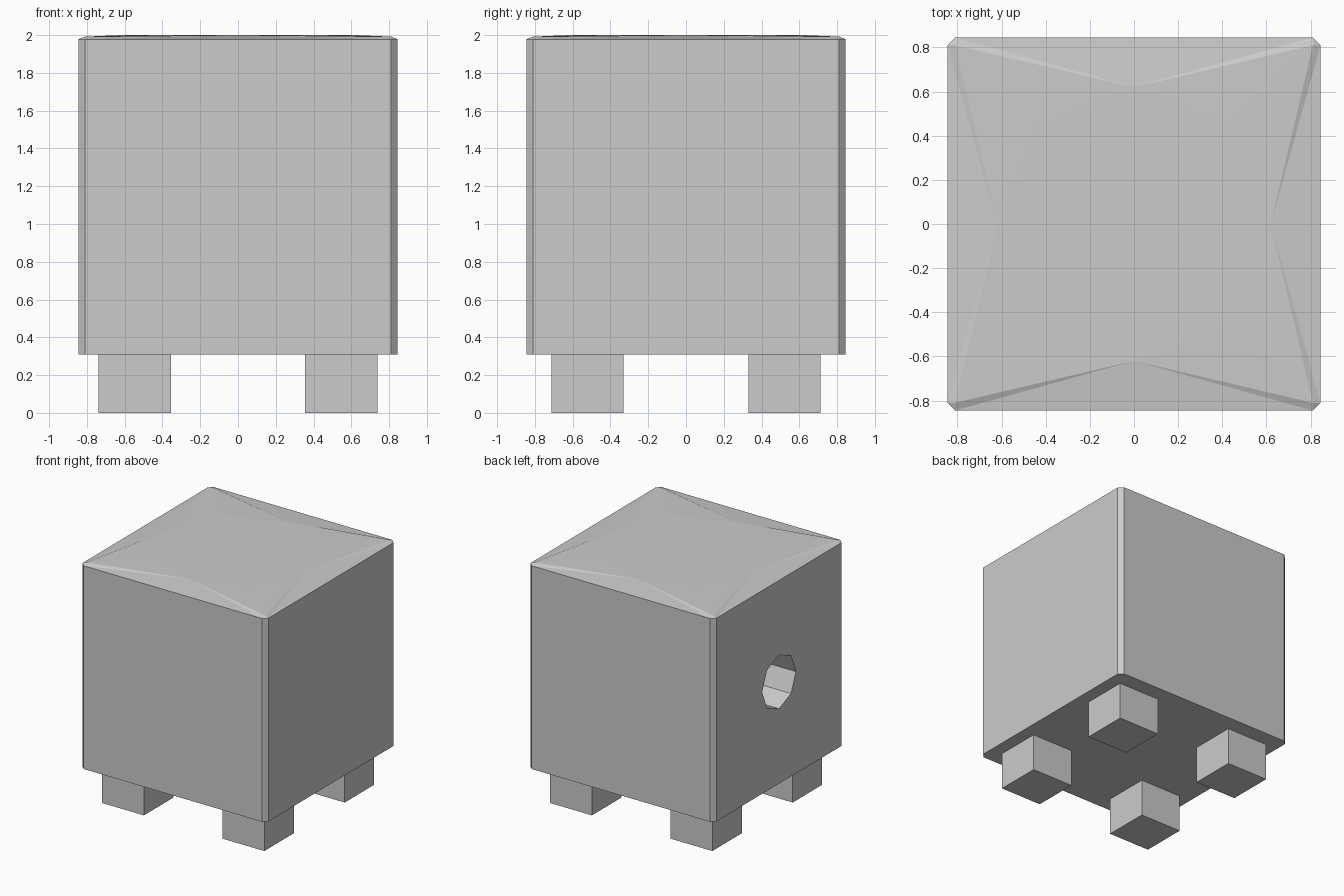
import bpy, bmesh
from math import pi, sqrt
from mathutils import Matrix, Vector

if "Cube" in bpy.data.objects:
    bpy.data.objects.remove(bpy.data.objects["Cube"])

H, I = 0.845, 0.81                 # body half width, and the same less the corner chamfer
Z0, Z1, ZA, Z2 = 0.31, 1.978, 1.992, 2.0
R = 0.62                           # radius of the raised octagon on top


def finish(bm, name):
    bmesh.ops.recalc_face_normals(bm, faces=bm.faces)
    mesh = bpy.data.meshes.new(name)
    bm.to_mesh(mesh)
    bm.free()
    obj = bpy.data.objects.new(name, mesh)
    bpy.context.collection.objects.link(obj)
    return obj


# Body: chamfered block with a very shallow domed top, made in four quarter turns
bm = bmesh.new()


def ring(x, y, z):
    return [bm.verts.new(Matrix.Rotation(k * pi / 2, 3, 'Z') @ Vector((x, y, z)))
            for k in range(4)]


lo_a, lo_b = ring(-I, -H, Z0), ring(I, -H, Z0)
hi_a, hi_b = ring(-I, -H, Z1), ring(I, -H, Z1)
apex = ring(I, -I, ZA)
axis, diag = ring(0, -R, Z2), ring(R / sqrt(2), -R / sqrt(2), Z2)
for k in range(4):
    n, p = (k + 1) % 4, k - 1
    for face in (
        (lo_a[k], lo_b[k], hi_b[k], hi_a[k]),      # wall
        (lo_b[k], lo_a[n], hi_a[n], hi_b[k]),      # corner chamfer
        (hi_b[k], hi_a[n], apex[k]),               # chamfer tip
        (hi_a[k], hi_b[k], axis[k]),               # sloping top
        (hi_b[k], apex[k], axis[k]),
        (apex[k], diag[k], axis[k]),
        (apex[p], hi_a[k], axis[k]),
        (diag[p], apex[p], axis[k]),
    ):
        bm.faces.new(face)
bm.faces.new([v for pair in zip(axis, diag) for v in pair])
bm.faces.new([v for pair in zip(lo_a, lo_b) for v in pair])
body = finish(bm, "body")

# Eight-sided blind hole in the left side
bm = bmesh.new()
bmesh.ops.create_cone(bm, cap_ends=True, segments=8, radius1=0.22, radius2=0.22, depth=0.8,
                      matrix=Matrix.Translation((-H, 0, 1.145)) @ Matrix.Rotation(pi / 2, 4, 'Y'))
cutter = finish(bm, "hole_cutter")
cutter.hide_render = True
cutter.hide_set(True)
cut = body.modifiers.new("side_hole", 'BOOLEAN')
cut.operation = 'DIFFERENCE'
cut.solver = 'EXACT'
cut.object = cutter

# Four square feet
for sx, side in ((-1, "left"), (1, "right")):
    for sy, end in ((-1, "front"), (1, "back")):
        bm = bmesh.new()
        bmesh.ops.create_cube(bm, size=1, matrix=Matrix.Translation((sx * 0.547, sy * 0.521, Z0 / 2))
                              @ Matrix.Diagonal((0.382, 0.382, Z0, 1)))
        finish(bm, f"{end}_{side}_foot")
